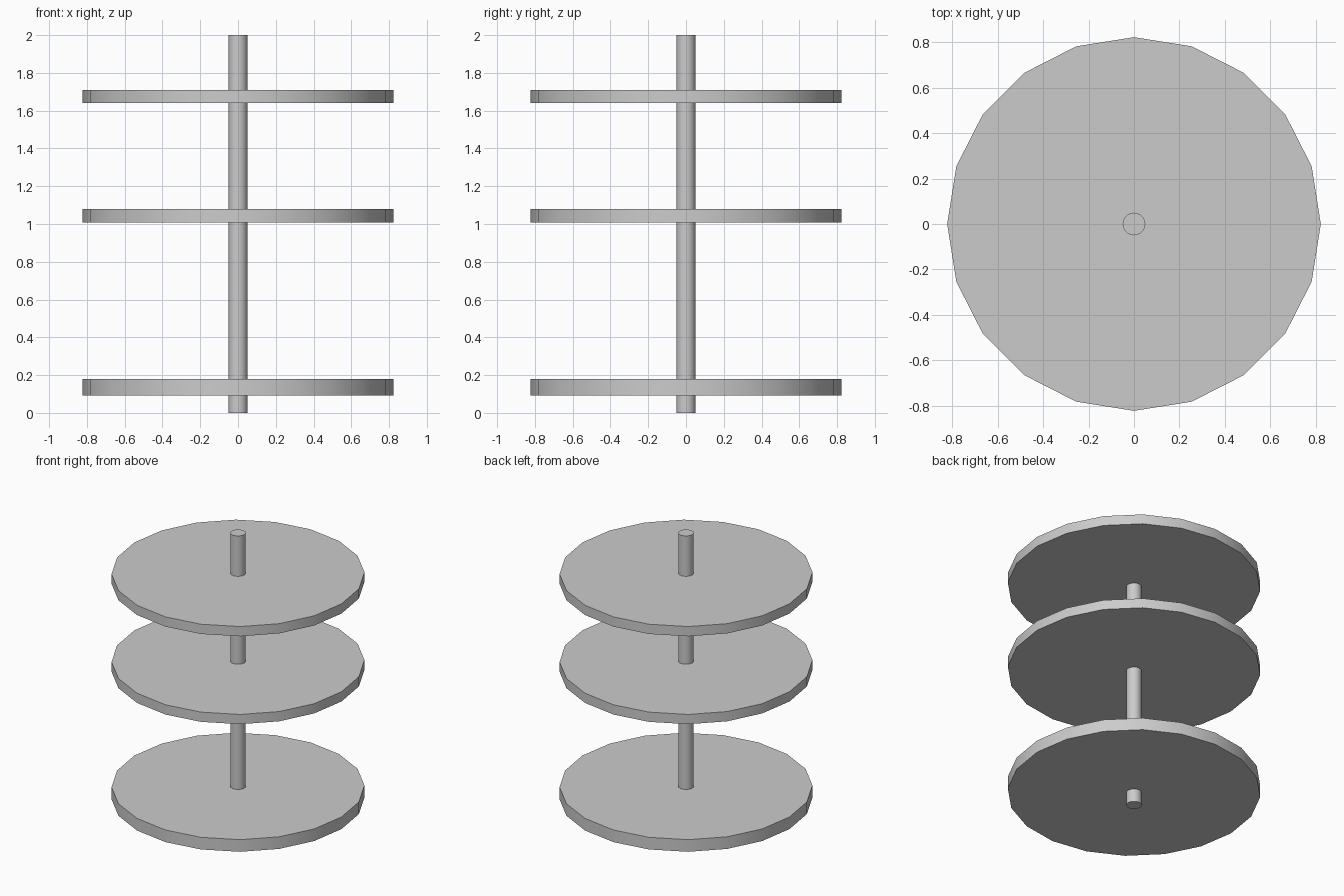
import bpy
import math

if "Cube" in bpy.data.objects:
    bpy.data.objects.remove(bpy.data.objects["Cube"])


def cylinder(name, radius, z0, z1, sides=20):
    """Upright cylinder centred on the z axis, with smooth sides and sharp rims."""
    bpy.ops.mesh.primitive_cylinder_add(
        vertices=sides, radius=radius, depth=z1 - z0, location=(0, 0, (z0 + z1) / 2))
    obj = bpy.context.object
    obj.name = name
    bpy.ops.object.shade_smooth_by_angle(angle=math.radians(30))
    return obj


# Central pole running through all tiers
cylinder("pole", 0.05, 0.0, 2.0)

# Round shelves, the lowest slightly thicker
for name, z0, z1 in (("bottom_shelf", 0.093, 0.18),
                     ("middle_shelf", 1.009, 1.079),
                     ("top_shelf", 1.64, 1.71)):
    cylinder(name, 0.823, z0, z1)
